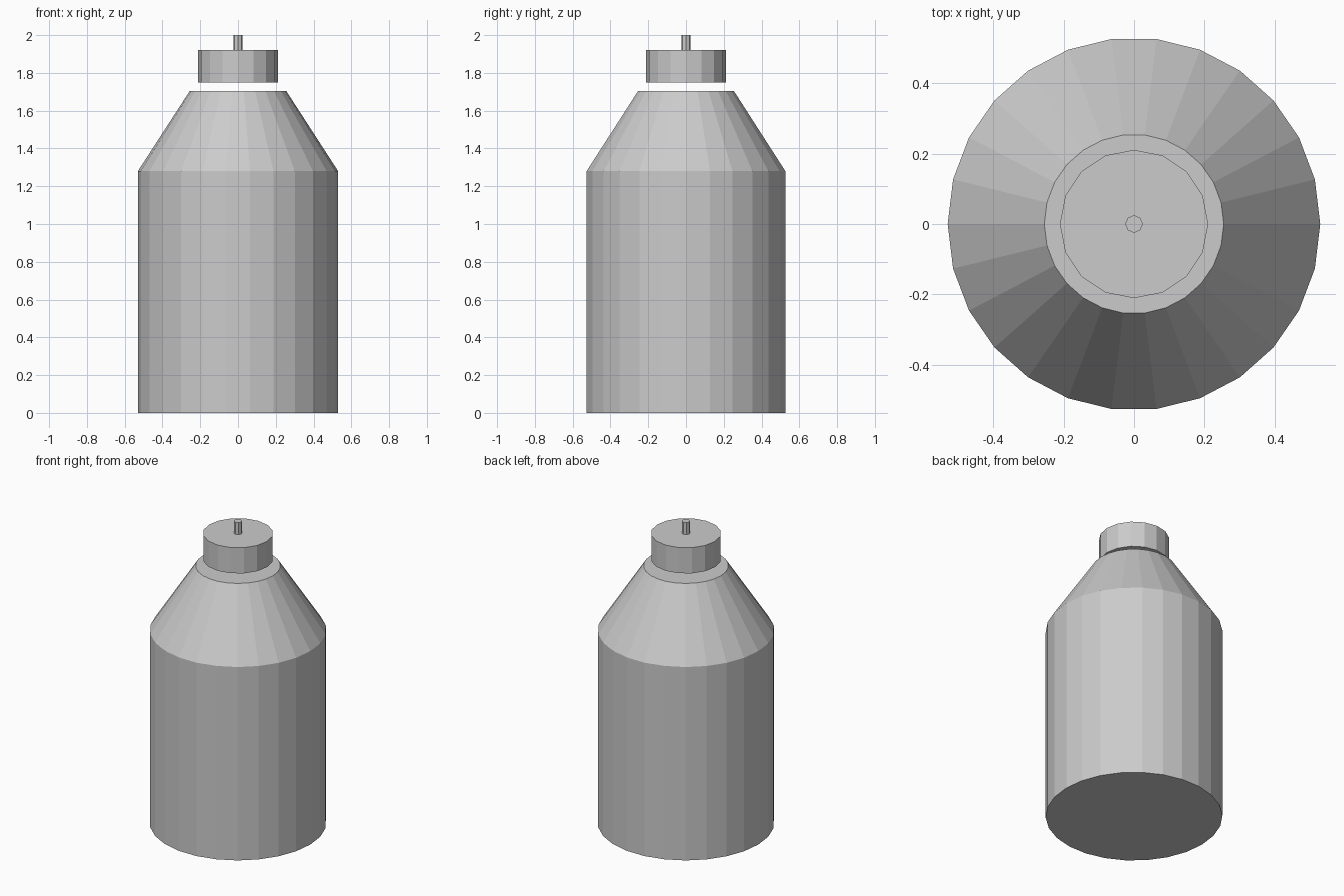
import bpy

if "Cube" in bpy.data.objects:
    bpy.data.objects.remove(bpy.data.objects["Cube"])


def frustum(name, sides, z0, z1, r0, r1):
    """Closed, flat-shaded cone section standing between two heights."""
    bpy.ops.mesh.primitive_cone_add(
        vertices=sides, radius1=r0, radius2=r1, depth=z1 - z0,
        location=(0, 0, (z0 + z1) / 2))
    obj = bpy.context.object
    obj.name = name
    return obj


# Bottle body: 26-sided cylinder whose top is extruded in to the shoulder.
# The extra quarter turn puts corners on the x axis.
SIDES = 26
body = frustum("bottle_body", SIDES, 0.0, 1.28, 0.53, 0.53)
bpy.ops.object.mode_set(mode='EDIT')
bpy.ops.mesh.select_all(action='DESELECT')
bpy.ops.object.mode_set(mode='OBJECT')
for face in body.data.polygons:
    face.select = face.normal.z > 0.9

# Shoulder
bpy.ops.object.mode_set(mode='EDIT')
bpy.ops.mesh.select_mode(type='FACE')
bpy.ops.mesh.extrude_region_move(TRANSFORM_OT_translate={"value": (0, 0, 0.425)})
k = 0.255 / 0.53
bpy.ops.transform.resize(value=(k, k, 1))
bpy.ops.object.mode_set(mode='OBJECT')
body.rotation_euler.z = 1.5707963

# Floating cap and the nozzle pin on top
frustum("cap", 16, 1.75, 1.92, 0.211, 0.211)
frustum("nozzle_pin", 8, 1.92, 2.0, 0.025, 0.025)
